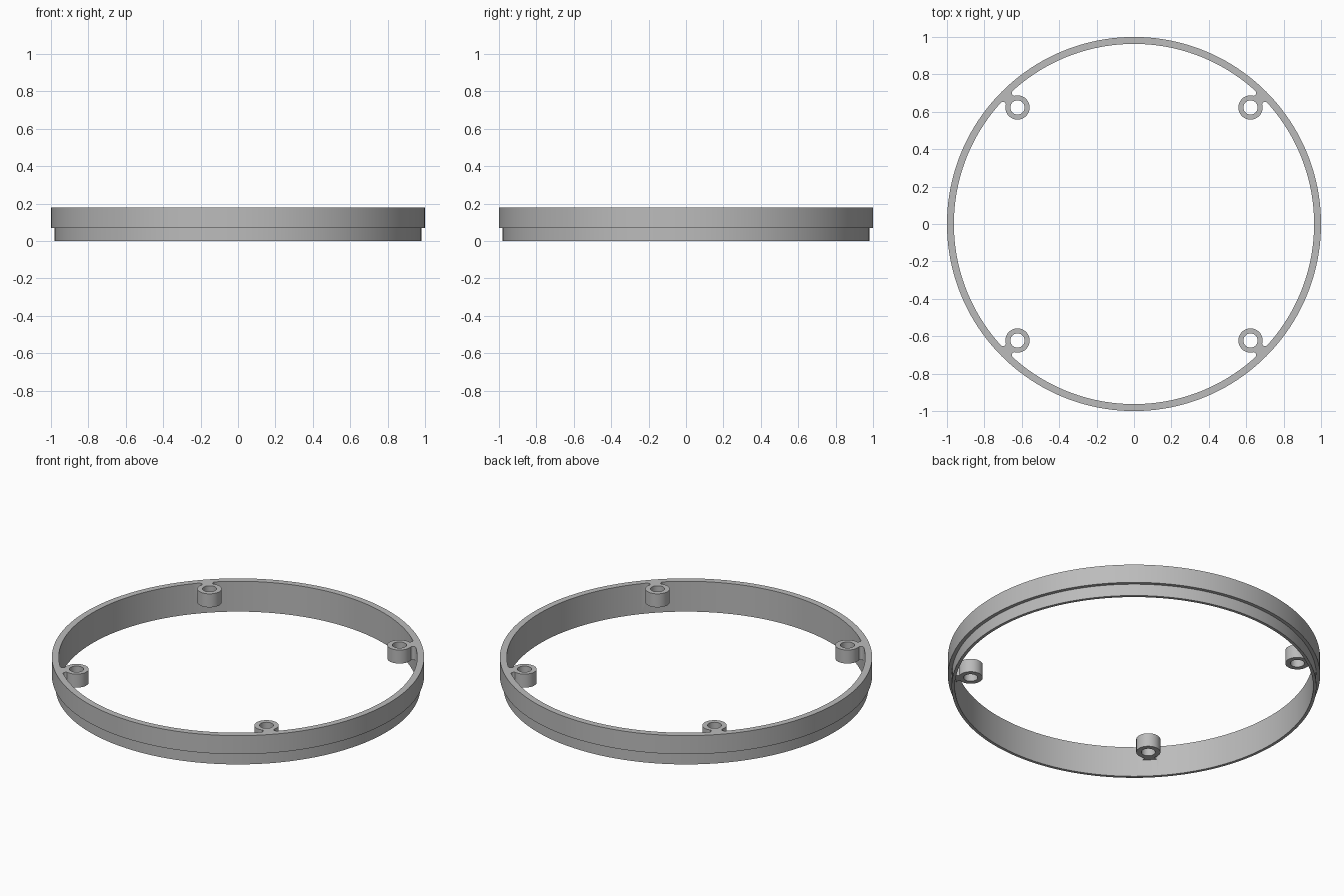
import bpy
import bmesh
from math import sin, cos, pi, radians

cube = bpy.data.objects.get("Cube")
if cube:
    bpy.data.objects.remove(cube, do_unlink=True)

TOP, STEP, LUG_BASE = 0.18, 0.07, 0.1
OUTER, LIP, INNER = 1.0, 0.98, 0.963
BOSS_AT, BOSS_R, HOLE_R = 0.881, 0.065, 0.038

grey = bpy.data.materials.new("plain grey")
grey.use_nodes = True
colour = (0.5, 0.5, 0.5, 1)
grey.diffuse_color = colour
grey.node_tree.nodes["Principled BSDF"].inputs["Base Color"].default_value = colour


def make_object(name, bm):
    bmesh.ops.recalc_face_normals(bm, faces=bm.faces)
    mesh = bpy.data.meshes.new(name)
    bm.to_mesh(mesh)
    bm.free()
    mesh.materials.append(grey)
    obj = bpy.data.objects.new(name, mesh)
    bpy.context.collection.objects.link(obj)
    return obj


def lathe(name, profile, steps):
    """Closed (radius, z) profile swept round the z axis."""
    bm = bmesh.new()
    rings = [[bm.verts.new((r * cos(2 * pi * i / steps), r * sin(2 * pi * i / steps), z))
              for r, z in profile] for i in range(steps)]
    n = len(profile)
    for i in range(steps):
        a, b = rings[i], rings[(i + 1) % steps]
        for j in range(n):
            k = (j + 1) % n
            bm.faces.new((a[j], b[j], b[k], a[k]))
    return make_object(name, bm)


def prism(name, outline, z0, z1, turn):
    """Flat outline, turned about the z axis and extruded upwards."""
    bm = bmesh.new()
    c, s = cos(turn), sin(turn)
    base = bm.faces.new([bm.verts.new((u * c - t * s, u * s + t * c, z0)) for u, t in outline])
    top = bmesh.ops.extrude_face_region(bm, geom=[base])["geom"]
    verts = [v for v in top if isinstance(v, bmesh.types.BMVert)]
    bmesh.ops.translate(bm, verts=verts, vec=(0, 0, z1 - z0))
    return make_object(name, bm)


def combine(target, tool, operation):
    mod = target.modifiers.new(operation.lower(), 'BOOLEAN')
    mod.operation, mod.object, mod.solver = operation, tool, 'EXACT'
    bpy.context.view_layer.objects.active = target
    bpy.ops.object.modifier_apply(modifier=mod.name)
    bpy.data.objects.remove(tool, do_unlink=True)


def arc(radius, start, end, steps):
    return [(BOSS_AT + radius * cos(start + (end - start) * i / steps),
             radius * sin(start + (end - start) * i / steps)) for i in range(steps + 1)]


# Stepped ring: wide upper band over a narrower locating lip
ring = lathe("stepped_ring", [(INNER, 0), (LIP, 0), (LIP, STEP), (OUTER, STEP),
                              (OUTER, TOP), (INNER, TOP)], 160)

# Screw lugs: round boss with a flared neck running into the ring
start = radians(28)
neck = [(0.948, 0.029), (0.954, 0.031), (0.959, 0.036), (0.963, 0.044), (0.975, 0.044)]
outline = (arc(BOSS_R, start, 2 * pi - start, 40)
           + [(u, -t) for u, t in neck] + neck[::-1])
hole = arc(HOLE_R, 0, 2 * pi, 32)[:-1]

for i in range(4):
    turn = pi / 4 + i * pi / 2
    lug = prism("screw_lug", outline, LUG_BASE, TOP, turn)
    cutter = prism("hole_cutter", hole, 0, TOP + 0.1, turn)
    combine(lug, cutter, 'DIFFERENCE')
    combine(ring, lug, 'UNION')

# Smooth walls, crisp rims
bpy.ops.object.select_all(action='DESELECT')
ring.select_set(True)
bpy.context.view_layer.objects.active = ring
bpy.ops.object.shade_smooth_by_angle(angle=radians(30))
